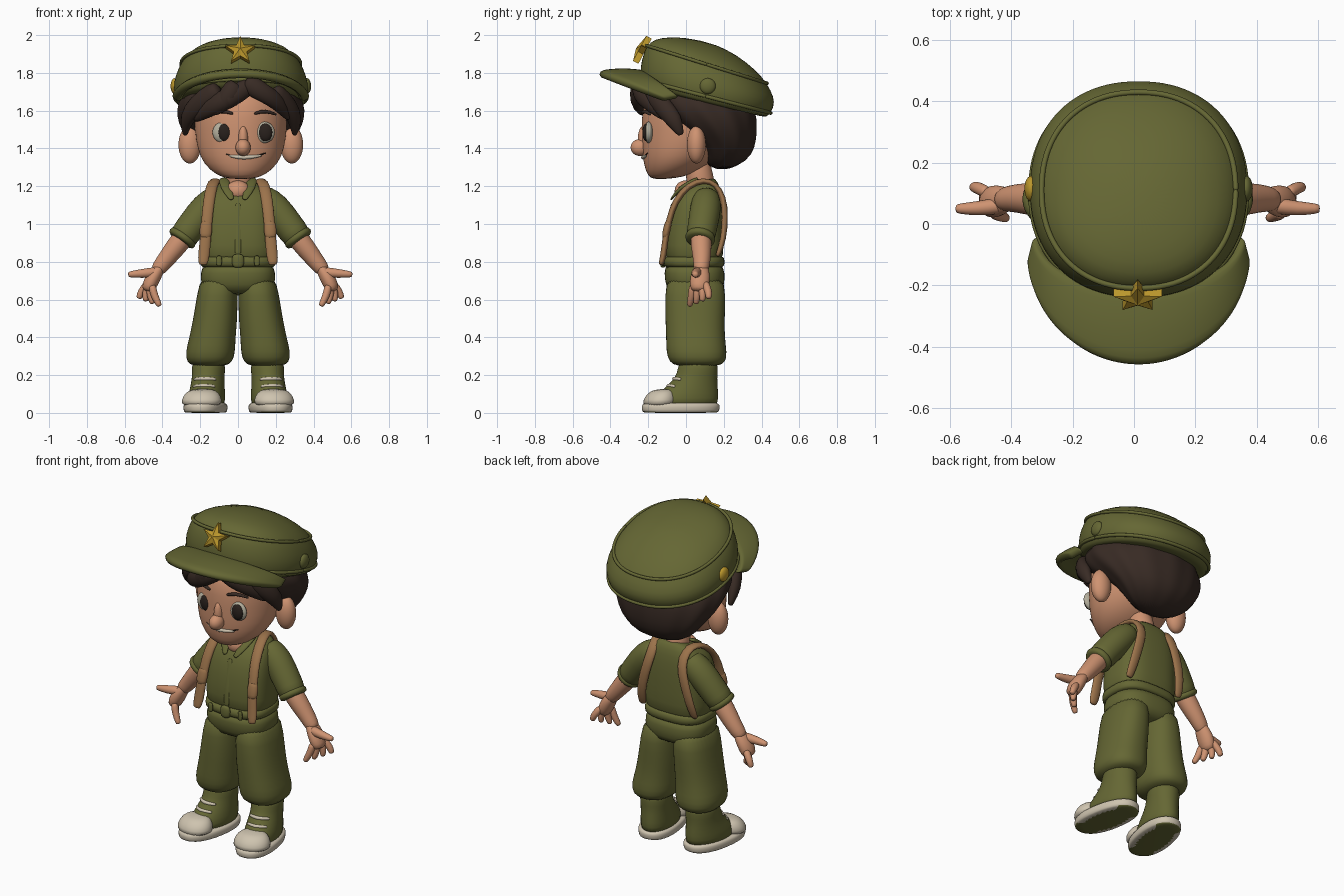
import bpy, bmesh
from math import sin, cos, pi, radians, copysign
from mathutils import Vector, Matrix

cube = bpy.data.objects.get("Cube")
if cube:
    bpy.data.objects.remove(cube)


def material(name, r, g, b):
    m = bpy.data.materials.new(name)
    m.use_nodes = True
    m.diffuse_color = (r, g, b, 1)
    bsdf = m.node_tree.nodes["Principled BSDF"]
    bsdf.inputs["Base Color"].default_value = (r, g, b, 1)
    bsdf.inputs["Roughness"].default_value = 0.8
    return m


GREEN = material("olive green", .13, .135, .034)
SKIN = material("skin", .62, .29, .165)
HAIR = material("dark brown", .04, .024, .018)
CREAM = material("cream", .62, .55, .43)
GOLD = material("gold", .5, .31, .025)
TAN = material("tan strap", .33, .17, .07)
WHITE = material("eye white", .45, .42, .33)
EYE = material("eye dark", .022, .015, .012)
HEAD_X = .015


def finish(name, bm, mat, levels=1):
    """Turn a bmesh into a smooth, coloured object."""
    bmesh.ops.recalc_face_normals(bm, faces=bm.faces)
    me = bpy.data.meshes.new(name)
    bm.to_mesh(me)
    bm.free()
    me.materials.append(mat)
    ob = bpy.data.objects.new(name, me)
    bpy.context.collection.objects.link(ob)
    me.polygons.foreach_set("use_smooth", [levels > 0] * len(me.polygons))
    if levels:
        ob.modifiers.new("Subdivision", 'SUBSURF').levels = levels
        ob.modifiers[0].render_levels = levels
    return ob


def bridge(bm, rings):
    """Join rings of points with quads and cap both ends."""
    rows = [[bm.verts.new(p) for p in ring] for ring in rings]
    n = len(rows[0])
    for a, b in zip(rows, rows[1:]):
        for i in range(n):
            j = (i + 1) % n
            bm.faces.new((a[i], a[j], b[j], b[i]))
    bm.faces.new(rows[0])
    bm.faces.new(rows[-1])


def section(y0, z0, y1, z1, rx, cx=0, power=2, n=32, ripple=0):
    """Tilted rounded outline from a front point to a back point."""
    pts = []
    for i in range(n):
        a = 2 * pi * i / n
        c, s = (copysign(abs(v) ** (2 / power), v) for v in (cos(a), sin(a)))
        k = 1 + ripple * cos(12 * a)
        pts.append(Vector((cx + rx * c * k, (y0 + y1) / 2 + (y1 - y0) / 2 * s * k,
                           (z0 + z1) / 2 + (z1 - z0) / 2 * s)))
    return pts


def loft(name, rings, mat, cx=0, **shape):
    bm = bmesh.new()
    bridge(bm, [section(*r[:5], cx + (r[5] if len(r) > 5 else 0), **shape) for r in rings])
    return finish(name, bm, mat)


def tube(name, pts, mat, side=0, cx=0, wide=(0, 1, 0), flat=1, n=10, levels=1, cap=.5):
    """Rounded tube through (x, y, z, radius); a side of -1 or 1 mirrors it."""
    s = side or 1
    path = [Vector((cx + s * p[0], p[1], p[2])) for p in pts]
    rad = [p[3] for p in pts]
    ends = [(path[i] - path[j]).normalized() * rad[i] * cap for i, j in ((0, 1), (-1, -2))]
    path = [path[0] + ends[0]] + path + [path[-1] + ends[1]]
    rad = [rad[0] * .65] + rad + [rad[-1] * .65]
    rings = []
    for i, p in enumerate(path):
        t = (path[min(i + 1, len(path) - 1)] - path[max(i - 1, 0)]).normalized()
        u = Vector(wide)
        u = (u - t * u.dot(t)).normalized()
        v = t.cross(u)
        rings.append([p + rad[i] * (u * cos(2 * pi * k / n) + v * flat * sin(2 * pi * k / n))
                      for k in range(n)])
    bm = bmesh.new()
    bridge(bm, rings)
    return finish(name, bm, mat, levels)


def blob(name, loc, radii, mat):
    bm = bmesh.new()
    bmesh.ops.create_uvsphere(bm, u_segments=28, v_segments=16, radius=1,
                              matrix=Matrix.LocRotScale(Vector(loc), None, Vector(radii)))
    ob = finish(name, bm, mat, 0)
    ob.data.polygons.foreach_set("use_smooth", [True] * len(ob.data.polygons))
    return ob


# Head and face
loft("head", [(-.17, 1.235, -.07, 1.24, .06), (-.205, 1.255, .03, 1.26, .13),
              (-.225, 1.32, .13, 1.32, .2), (-.235, 1.4, .2, 1.4, .232),
              (-.235, 1.5, .25, 1.5, .245), (-.235, 1.62, .25, 1.6, .25),
              (-.18, 1.75, .2, 1.72, .2)], SKIN, HEAD_X)
blob("nose", (.027, -.243, 1.405), (.04, .05, .045), SKIN)
blob("nose_bridge", (.027, -.225, 1.45), (.026, .03, .07), SKIN)
for side, label in ((-1, "right"), (1, "left")):
    blob(label + "_ear", (HEAD_X + side * .27, .055, 1.42), (.06, .05, .1), SKIN)
    x = HEAD_X + side * .107
    blob(label + "_eye_white", (x + .015, -.197, 1.485), (.058, .025, .057), WHITE)
    blob(label + "_iris", (x + .023, -.211, 1.485), (.037, .02, .047), EYE)
    tube(label + "_brow", [(.06, -.232, 1.585, .008), (.115, -.222, 1.602, .012),
                           (.17, -.19, 1.58, .007)], HAIR, side, .03)
tube("teeth", [(-.045, -.218, 1.362, .007), (.03, -.232, 1.348, .014),
               (.12, -.213, 1.362, .007)], CREAM)
tube("mouth_line", [(-.06, -.216, 1.37, .004), (.03, -.24, 1.335, .005),
                    (.145, -.205, 1.375, .004)], HAIR)

# Hair mass and fringe locks
loft("hair", [(.12, 1.3, .21, 1.28, .1), (.09, 1.35, .32, 1.33, .19),
              (.05, 1.43, .365, 1.4, .255), (-.06, 1.5, .375, 1.5, .315),
              (-.15, 1.57, .37, 1.57, .335), (-.22, 1.67, .36, 1.6, .335),
              (-.18, 1.78, .3, 1.7, .28)], HAIR, HEAD_X, n=72, ripple=.012)
for i, lock in enumerate((
        [(.06, -.23, 1.73, .05), (-.05, -.265, 1.665, .06), (-.15, -.225, 1.62, .055), (-.22, -.14, 1.56, .025)],
        [(-.12, -.22, 1.7, .06), (-.22, -.16, 1.63, .06), (-.275, -.08, 1.56, .05), (-.28, -.03, 1.48, .02)],
        [(-.02, -.25, 1.72, .06), (-.07, -.26, 1.65, .055), (-.12, -.235, 1.59, .02)],
        [(.06, -.24, 1.74, .06), (.14, -.25, 1.69, .05), (.21, -.2, 1.65, .05), (.265, -.12, 1.57, .025)],
        [(.2, -.18, 1.69, .06), (.275, -.12, 1.62, .055), (.305, -.06, 1.55, .05), (.3, -.03, 1.48, .02)])):
    tube(f"fringe_lock_{i + 1}", lock, HAIR, wide=(0, 0, 1), flat=.8, n=12)

# Cap with brim, piping, badge and side buttons
CROWN = [(-.2, 1.71, .38, 1.58, .32), (-.235, 1.73, .43, 1.555, .342),
         (-.245, 1.8, .468, 1.62, .36), (-.235, 1.87, .467, 1.67, .35),
         (-.21, 1.945, .43, 1.745, .317), (-.165, 1.98, .37, 1.815, .265),
         (-.09, 1.99, .27, 1.895, .18), (.01, 1.985, .15, 1.955, .06)]
loft("cap_crown", CROWN, GREEN, HEAD_X, power=2.2, n=48)


def piping(name, low, high, radius):
    ring = [(a + b) / 2 for a, b in zip(CROWN[low], CROWN[high])]
    pts = section(*ring, HEAD_X, power=2.2, n=48)
    tube(name, [(*p, radius) for p in pts + pts[:1]], GREEN, wide=(0, 0, 1), n=6, cap=.1)


piping("cap_top_piping", 4, 4, .011)
piping("cap_band_edge", 1, 2, .012)

bm = bmesh.new()
rows = []
for k in range(6):
    f = k / 5
    row = []
    for i in range(33):
        a = pi * i / 32
        s = sin(a)
        row.append(bm.verts.new((HEAD_X + (.325 + .022 * f) * cos(a),
                                 -.04 - .075 * f - (.17 + .175 * f) * s,
                                 1.67 + .12 * s + .012 * s * sin(pi * f) - .015 * f * (1 - s))))
    rows.append(row)
for a, b in zip(rows, rows[1:]):
    for i in range(32):
        bm.faces.new((a[i], a[i + 1], b[i + 1], b[i]))
brim = finish("cap_brim", bm, GREEN)
solid = brim.modifiers.new("Thickness", 'SOLIDIFY')
solid.thickness, solid.offset = .045, 0
brim.modifiers.move(1, 0)

bm = bmesh.new()
front, back = bm.verts.new((0, 0, .03)), bm.verts.new((0, 0, -.02))
star = [[bm.verts.new((r * sin(pi * i / 5), r * cos(pi * i / 5), z)) for i in range(10)
         for r in (.083 if i % 2 == 0 else .036,)] for z in (.012, -.02)]
for i in range(10):
    j = (i + 1) % 10
    bm.faces.new((front, star[0][i], star[0][j]))
    bm.faces.new((back, star[1][j], star[1][i]))
    bm.faces.new((star[0][i], star[1][i], star[1][j], star[0][j]))
badge = finish("star_badge", bm, GOLD, 0)
badge.location, badge.rotation_euler = (.012, -.238, 1.917), (radians(62), 0, 0)
for side, mat in ((-1, GOLD), (1, GREEN)):
    blob("cap_button", (HEAD_X + side * .35, .115, 1.73), (.022, .042, .042), mat)

# Neck, shirt and collar
tube("neck", [(0, .09, 1.15, .075), (.01, .06, 1.32, .075)], SKIN, n=16)
loft("shirt", [(-.08, .785, .17, .785, .175), (-.115, .82, .2, .82, .2),
               (-.112, .95, .2, .95, .196), (-.09, 1.08, .197, 1.08, .195),
               (-.05, 1.16, .185, 1.18, .175), (.0, 1.2, .165, 1.23, .12),
               (.03, 1.21, .14, 1.25, .07)], GREEN, power=2.8)
blob("open_neck", (0, -.005, 1.175), (.065, .055, .055), SKIN)
tube("button_placket", [(0, -.075, 1.1, .018), (0, -.108, .95, .018), (0, -.11, .84, .018)],
     GREEN, wide=(1, 0, 0), flat=.4)

# Belt and trouser seat
loft("belt", [(-.1, .77, .19, .77, .185), (-.122, .775, .205, .775, .2),
              (-.122, .825, .205, .825, .2), (-.1, .83, .19, .83, .185)], GREEN, power=2.8)
for x, w in ((0, .035), (-.1, .016), (.1, .016)):
    tube("buckle" if x == 0 else "belt_loop", [(x, -.122, .785, w), (x, -.122, .825, w)],
         GREEN, wide=(1, 0, 0), flat=.5)
loft("trouser_seat", [(-.112, .8, .195, .8, .19), (-.115, .74, .205, .74, .197),
                      (-.11, .68, .205, .68, .2), (-.08, .62, .18, .62, .15)], GREEN, power=2.6)

for side, label in ((-1, "right"), (1, "left")):
    # Collar flap and shoulder strap
    tube(label + "_collar", [(.075, .05, 1.235, .028), (.065, -.03, 1.195, .032),
                             (.035, -.075, 1.135, .016)], GREEN, side, wide=(1, 0, 0), flat=.4)
    tube(label + "_strap", [(.175, .17, .84, .026), (.165, .2, .92, .03), (.135, .208, 1.04, .031),
                            (.105, .2, 1.14, .031), (.105, .155, 1.215, .031), (.12, .09, 1.235, .031),
                            (.14, .01, 1.205, .032), (.155, -.06, 1.12, .032), (.165, -.09, 1.02, .031),
                            (.172, -.11, .92, .031), (.18, -.118, .84, .033), (.185, -.13, .795, .028)],
         TAN, side, wide=(1, 0, 0), flat=.55)
    tube(label + "_strap_pad", [(.168, -.095, 1.0, .036), (.172, -.108, .94, .036)],
         TAN, side, wide=(1, 0, 0), flat=.6)

    # Sleeve, cuff, arm and hand
    ax = .012
    tube(label + "_sleeve", [(.11, .11, 1.15, .07), (.18, .105, 1.09, .086), (.25, .09, 1.0, .08),
                             (.31, .075, .92, .08)], GREEN, side, ax, n=16, cap=.05)
    tube(label + "_cuff", [(.296, .078, .94, .083), (.316, .073, .912, .083)], GREEN, side, ax, n=16, cap=.05)
    tube(label + "_arm", [(.27, .08, .97, .058), (.34, .08, .88, .057), (.395, .085, .81, .047),
                          (.435, .08, .76, .042)], SKIN, side, ax, n=14)
    tube(label + "_palm", [(.425, .08, .77, .04), (.46, .075, .72, .056), (.485, .07, .665, .052)],
         SKIN, side, ax, flat=.75, n=14)
    tube(label + "_thumb", [(.45, .06, .745, .03), (.52, .05, .738, .025), (.585, .05, .733, .018)],
         SKIN, side, ax)
    for i in range(4):
        f = i / 3
        tube(f"{label}_finger_{i + 1}", [(.495 - .03 * f, .105 - .07 * f, .68 - .015 * f, .022),
                                         (.525 - .07 * f, .12 - .09 * f, .64 - .02 * f, .021),
                                         (.535 - .105 * f, .12 - .1 * f, .612 - .04 * f, .017)], SKIN, side, ax)

    # Trouser leg gathered at the ankle
    loft(label + "_trouser_leg", [(-.105, .74, .2, .74, .095, side * .1), (-.11, .62, .21, .62, .108, side * .11),
                                  (-.11, .5, .205, .5, .117, side * .12), (-.105, .4, .205, .4, .122, side * .135),
                                  (-.105, .32, .217, .32, .132, side * .147), (-.09, .27, .212, .27, .122, side * .15),
                                  (-.05, .245, .175, .245, .085, side * .153)], GREEN, power=2.3)

    # Shoe parts, turned outward around the ankle
    foot = [
        loft(label + "_boot", [(-.17, .02, .17, .02, .095), (-.17, .08, .172, .08, .097),
                               (-.11, .135, .17, .13, .09), (-.055, .19, .165, .18, .085),
                               (-.045, .23, .17, .23, .088), (-.03, .3, .165, .3, .085)], GREEN),
        loft(label + "_sole", [(-.225, 0, .165, 0, .1), (-.235, .004, .175, .004, .107),
                               (-.24, .03, .18, .03, .112), (-.235, .05, .178, .05, .107),
                               (-.2, .055, .15, .055, .09)], CREAM, power=2.3),
        loft(label + "_toe_cap", [(-.235, .03, -.06, .03, .108), (-.23, .07, -.05, .07, .108),
                                  (-.205, .105, -.06, .11, .09), (-.17, .125, -.08, .13, .055)], CREAM)]
    for z, y in ((.14, -.108), (.178, -.077)):
        foot.append(tube(label + "_lace", [(-.055, y + .035, z, .009), (0, y, z + .004, .012),
                                           (.055, y + .035, z, .009)], CREAM))
    sole = foot[1].data
    sole.materials.append(GREEN)
    for p in sole.polygons:
        if p.normal.z < -.9:
            p.material_index = 1
    turn = Matrix.Translation((side * .155, .07, 0)) @ Matrix.Rotation(side * radians(10), 4, 'Z')
    for ob in foot:
        ob.matrix_world = turn @ Matrix.Translation((0, -.07, 0))
